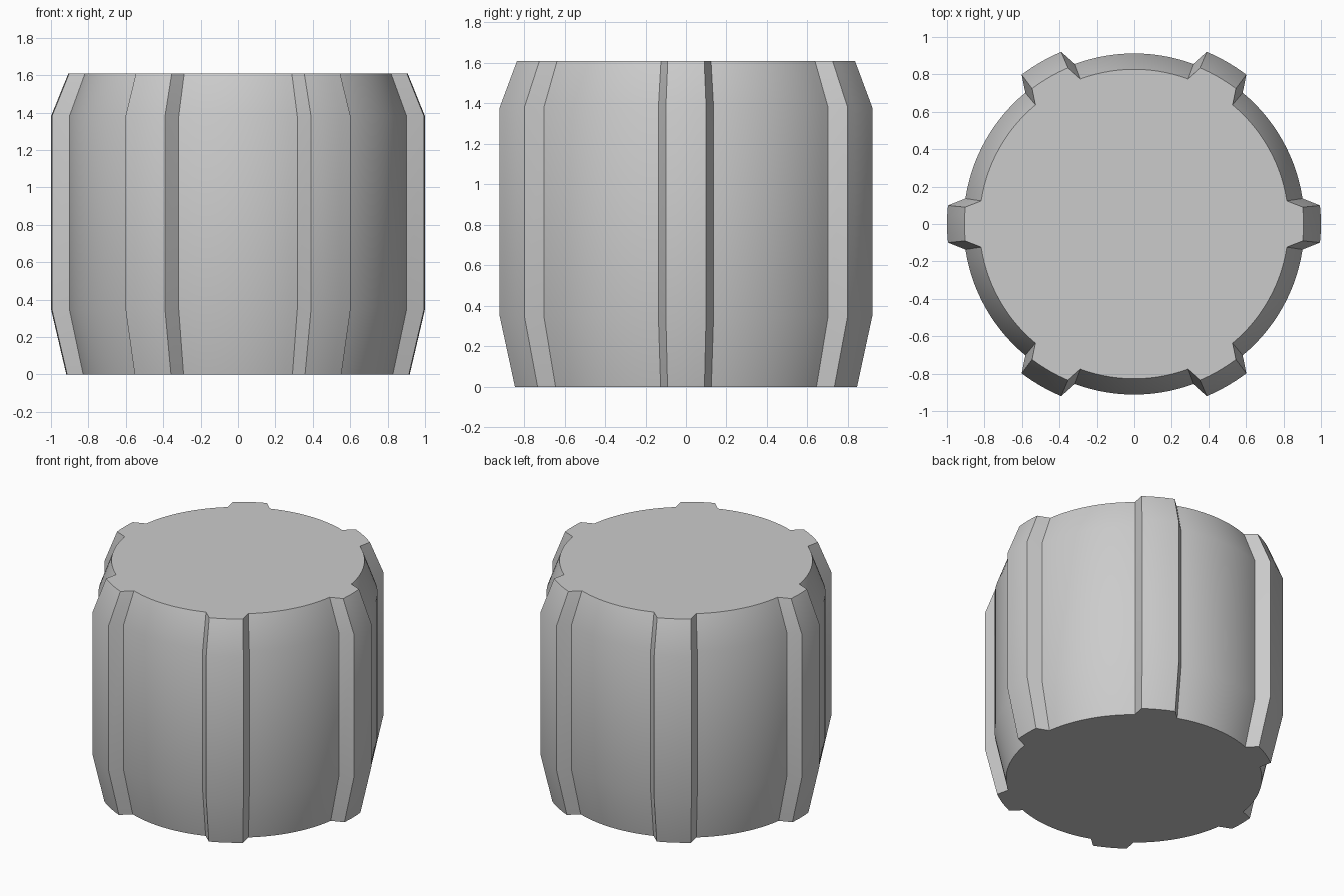
import bpy
import bmesh
from math import radians, cos, sin

cube = bpy.data.objects.get("Cube")
if cube:
    bpy.data.objects.remove(cube, do_unlink=True)

grey = bpy.data.materials.new("plain grey")
grey.use_nodes = True
colour = (0.6, 0.6, 0.6, 1)
grey.diffuse_color = colour
grey.node_tree.nodes["Principled BSDF"].inputs["Base Color"].default_value = colour

BODY_R, RIB_R = 0.912, 1.0
# Rib: centre angle, half angle at the crest, half angle at the root
RIBS = [(c,) + ((5.7, 8.6) if c % 180 == 0 else (7.0, 9.65))
        for c in range(0, 360, 60)]
# Height and scale of the cross-section at each level
LEVELS = [(0, 0.918), (0.35, 1), (1.38, 1), (1.61, 0.907)]


def arc(radius, start, end, steps):
    """Points along an arc, angles in degrees."""
    angles = [radians(start + (end - start) * i / steps) for i in range(steps + 1)]
    return [(radius * cos(a), radius * sin(a)) for a in angles]


# Ribbed cross-section: each crest followed by the body arc to the next rib
outline = []
for i, (centre, crest, root) in enumerate(RIBS):
    following = RIBS[(i + 1) % len(RIBS)]
    outline += arc(RIB_R, centre - crest, centre + crest, 4)
    outline += arc(BODY_R, centre + root, centre + 60 - following[2], 14)

# Loft the section through the levels and cap both ends
bm = bmesh.new()
rings = [[bm.verts.new((x * s, y * s, z)) for x, y in outline] for z, s in LEVELS]
count = len(outline)
for low, high in zip(rings, rings[1:]):
    for i in range(count):
        j = (i + 1) % count
        bm.faces.new((low[i], low[j], high[j], high[i]))
bm.faces.new(rings[0][::-1])
bm.faces.new(rings[-1])

mesh = bpy.data.meshes.new("ribbed_cap")
bm.to_mesh(mesh)
bm.free()
mesh.materials.append(grey)
cap = bpy.data.objects.new("ribbed_cap", mesh)
bpy.context.collection.objects.link(cap)

# Smooth curved walls, crisp ribs and rims
bpy.ops.object.select_all(action="DESELECT")
cap.select_set(True)
bpy.context.view_layer.objects.active = cap
bpy.ops.object.shade_smooth_by_angle(angle=radians(30))
